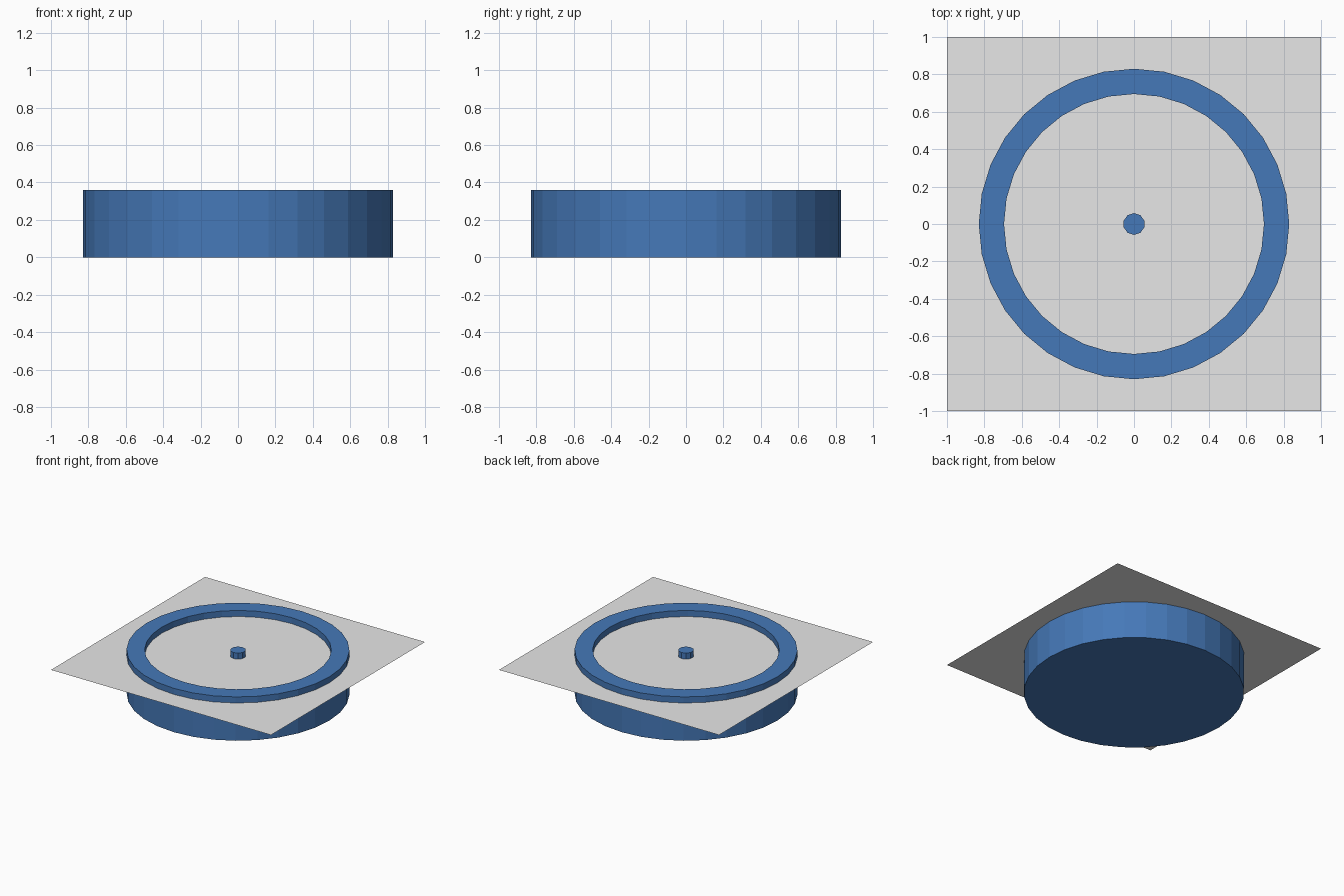
import bpy, bmesh, math
from mathutils import Matrix

if "Cube" in bpy.data.objects:
    bpy.data.objects.remove(bpy.data.objects["Cube"])

def material(name, rgb):
    m = bpy.data.materials.new(name)
    m.diffuse_color = (*rgb, 1)
    m.use_nodes = True
    m.node_tree.nodes["Principled BSDF"].inputs["Base Color"].default_value = m.diffuse_color
    return m

BLUE = material("basin blue", (0.06, 0.19, 0.48))
GREY = material("water grey", (0.80, 0.80, 0.80))

def add_object(name, bm, mat):
    bmesh.ops.recalc_face_normals(bm, faces=bm.faces)
    me = bpy.data.meshes.new(name)
    bm.to_mesh(me)
    bm.free()
    me.materials.append(mat)
    ob = bpy.data.objects.new(name, me)
    bpy.context.collection.objects.link(ob)
    return ob

RIM, FLOOR, WATER = 0.36, 0.06, 0.31

# Round basin: spun profile with outer wall, rim, inner wall and floor
bm = bmesh.new()
sides = 32
profile = [(0.83, 0), (0.83, RIM), (0.695, RIM), (0.695, FLOOR)]
rings = [[bm.verts.new((r * math.cos(2 * math.pi * i / sides),
                        r * math.sin(2 * math.pi * i / sides), z))
          for i in range(sides)] for r, z in profile]
for a, b in zip(rings, rings[1:]):
    for i in range(sides):
        j = (i + 1) % sides
        bm.faces.new((a[i], a[j], b[j], b[i]))
bm.faces.new(rings[0])
bm.faces.new(rings[-1])
add_object("basin", bm, BLUE)

# Central spout standing on the basin floor
bm = bmesh.new()
bmesh.ops.create_cone(bm, cap_ends=True, segments=10, radius1=0.058, radius2=0.058,
                      depth=RIM - FLOOR,
                      matrix=Matrix.Translation((0, 0, (RIM + FLOOR) / 2)))
add_object("spout", bm, BLUE)

# Square water sheet passing through the basin
bm = bmesh.new()
bmesh.ops.create_grid(bm, x_segments=1, y_segments=1, size=1,
                      matrix=Matrix.Translation((0, 0, WATER)))
add_object("water_sheet", bm, GREY)
